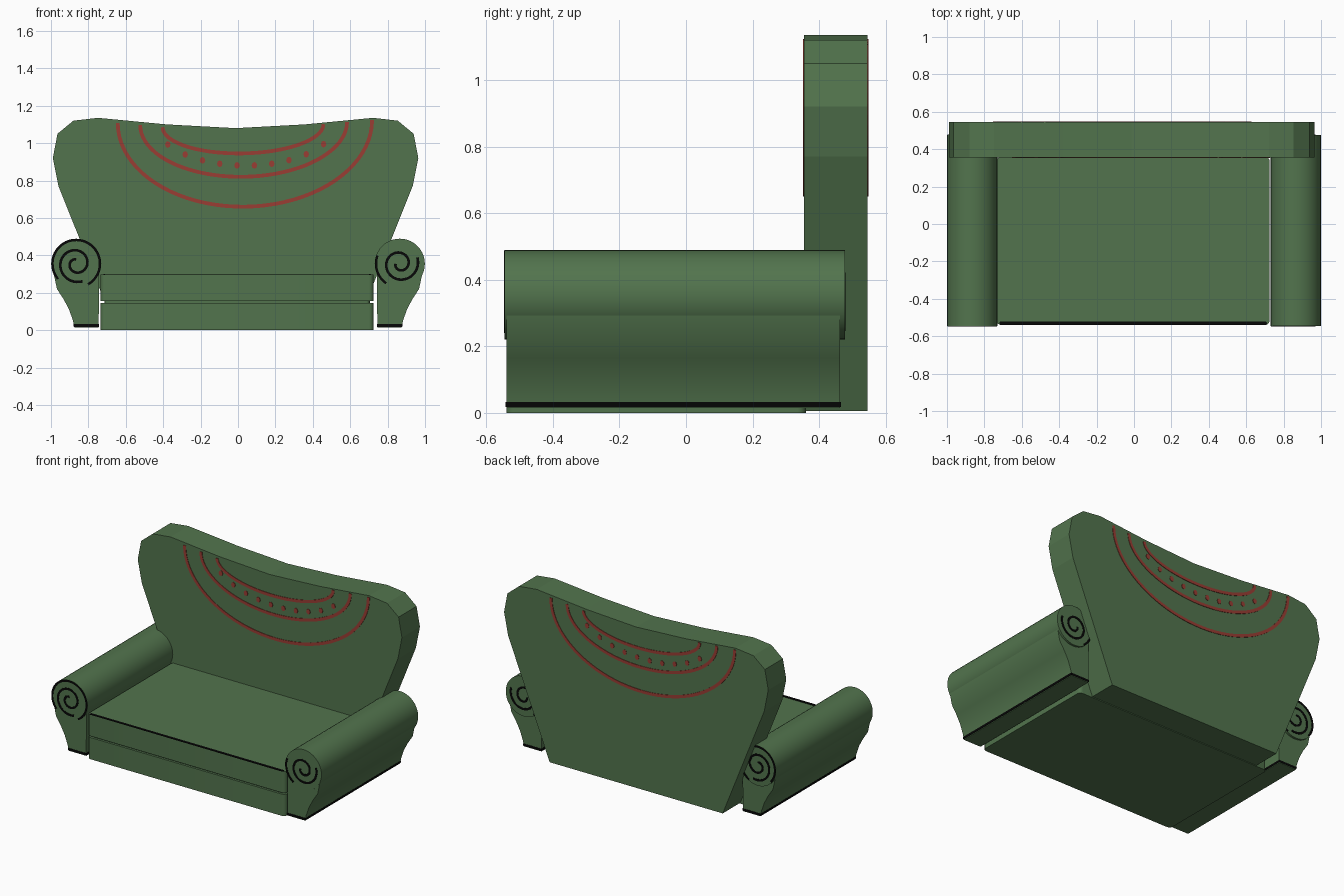
import bpy, bmesh, math

if "Cube" in bpy.data.objects:
    bpy.data.objects.remove(bpy.data.objects["Cube"])

def material(name, rgb):
    m = bpy.data.materials.new(name)
    m.diffuse_color = (*rgb, 1)
    m.use_nodes = True
    m.node_tree.nodes["Principled BSDF"].inputs["Base Color"].default_value = m.diffuse_color
    return m

GREEN = material("green fabric", (0.085, 0.175, 0.075))
RED = material("red trim", (0.32, 0.047, 0.033))
BLACK = material("black piping", (0.002, 0.002, 0.002))

def finish(name, bm, mat, smooth=None):
    bmesh.ops.recalc_face_normals(bm, faces=bm.faces[:])
    me = bpy.data.meshes.new(name)
    bm.to_mesh(me)
    bm.free()
    me.materials.append(mat)
    ob = bpy.data.objects.new(name, me)
    bpy.context.collection.objects.link(ob)
    if smooth:
        bpy.ops.object.select_all(action='DESELECT')
        ob.select_set(True)
        bpy.context.view_layer.objects.active = ob
        bpy.ops.object.shade_smooth_by_angle(angle=math.radians(smooth))
    return ob

def prism(name, pts, y0, y1, mat, smooth=None):
    """Extrude an xz outline along y."""
    bm = bmesh.new()
    a = [bm.verts.new((x, y0, z)) for x, z in pts]
    b = [bm.verts.new((x, y1, z)) for x, z in pts]
    bm.faces.new(a)
    bm.faces.new(b)
    n = len(pts)
    for i in range(n):
        j = (i + 1) % n
        bm.faces.new((a[i], a[j], b[j], b[i]))
    return finish(name, bm, mat, smooth)

def stroke(name, path, width, y0, y1, mat):
    """Thin raised line that follows an xz path."""
    bm = bmesh.new()
    rings = []
    for i, (x, z) in enumerate(path):
        p, q = path[max(i - 1, 0)], path[min(i + 1, len(path) - 1)]
        dx, dz = q[0] - p[0], q[1] - p[1]
        k = width / 2 / math.hypot(dx, dz)
        nx, nz = -dz * k, dx * k
        rings.append([bm.verts.new(c) for c in (
            (x + nx, y0, z + nz), (x - nx, y0, z - nz),
            (x - nx, y1, z - nz), (x + nx, y1, z + nz))])
    for r, s in zip(rings, rings[1:]):
        for k in range(4):
            l = (k + 1) % 4
            bm.faces.new((r[k], r[l], s[l], s[k]))
    bm.faces.new(rings[0])
    bm.faces.new(rings[-1])
    return finish(name, bm, mat)

def slab(name, x0, x1, y0, y1, z0, z1, r, mat):
    """Box with rounded upright corners."""
    pts = []
    for cx, cy, a in ((x1 - r, y1 - r, 0), (x0 + r, y1 - r, 90),
                      (x0 + r, y0 + r, 180), (x1 - r, y0 + r, 270)):
        for k in range(5):
            t = math.radians(a + 22.5 * k)
            pts.append((cx + r * math.cos(t), cy + r * math.sin(t)))
    bm = bmesh.new()
    lo = [bm.verts.new((x, y, z0)) for x, y in pts]
    hi = [bm.verts.new((x, y, z1)) for x, y in pts]
    bm.faces.new(lo)
    bm.faces.new(hi)
    for i in range(len(pts)):
        j = (i + 1) % len(pts)
        bm.faces.new((lo[i], lo[j], hi[j], hi[i]))
    return finish(name, bm, mat, 35)

# Seat: base, recessed gap, cushion and front piping
slab("seat_base", -0.735, 0.725, -0.54, 0.36, 0.0, 0.145, 0.025, GREEN)
slab("seat_gap", -0.715, 0.705, -0.525, 0.36, 0.14, 0.16, 0.02, GREEN)
slab("seat_cushion", -0.735, 0.725, -0.54, 0.36, 0.155, 0.297, 0.025, GREEN)
slab("seat_piping", -0.72, 0.71, -0.54, -0.522, 0.296, 0.3, 0.006, BLACK)

# Flared backrest with scooped top
half = [(0.64, 0.005), (0.947, 0.77), (0.977, 0.92), (0.952, 1.05),
        (0.867, 1.12), (0.735, 1.135), (0.37, 1.10)]
CX = -0.013
outline = [(CX + x, z) for x, z in half] + [(CX, 1.08)] + \
          [(CX - x, z) for x, z in reversed(half)]
Y0, Y1 = 0.355, 0.545
prism("backrest", outline, Y0, Y1, GREEN)

# Red garlands and dots on both faces, turned half round for the rear
for side, s, y in (("front", 1, Y0), ("rear", -1, Y1)):
    def place(x, z):
        return (CX + s * (x - CX), z)
    for label, cx, cz, rx, rz in (("outer", 0.037, 1.115, 0.68, 0.455),
                                  ("middle", 0.03, 1.105, 0.553, 0.285),
                                  ("inner", 0.027, 1.093, 0.43, 0.148)):
        path = []
        for i in range(41):
            t = math.pi * i / 40
            c = math.cos(t)
            path.append(place(cx - rx * c, cz - rz * math.sin(t) - 0.008 * c))
        stroke(f"{side}_{label}_garland", path, 0.02, y - 0.003, y + 0.003, RED)
    for i in range(10):
        x = -0.375 + 0.0925 * i
        z = 1.12 - 0.24 * math.sqrt(1 - ((x - 0.04) / 0.49) ** 2)
        dot = [place(x + 0.015 * math.cos(k * math.pi / 4),
                     z + 0.018 * math.sin(k * math.pi / 4)) for k in range(8)]
        prism(f"{side}_dot_{i + 1}", dot, y - 0.003, y + 0.003, RED)

# Scroll arms
AX, AZ, R = 0.865, 0.355, 0.134
stem = [(0.745, 0.014), (0.743, 0.31), (AX, AZ), (0.985, 0.3), (0.968, 0.22),
        (0.932, 0.165), (0.903, 0.11), (0.882, 0.05), (0.875, 0.014)]
band = [(0.743, 0.018), (0.743, 0.032), (0.88, 0.032), (0.878, 0.018)]
for side, s in (("left", -1), ("right", 1)):
    def flip(pts):
        return [(s * x, z) for x, z in pts]
    prism(f"{side}_arm_stem", flip(stem), -0.54, 0.463, GREEN, 25)
    prism(f"{side}_arm_band", flip(band), -0.542, 0.465, BLACK)
    roll = [(s * AX + R * math.cos(2 * math.pi * k / 40),
             AZ + R * math.sin(2 * math.pi * k / 40)) for k in range(40)]
    prism(f"{side}_arm_roll", roll, -0.545, 0.477, GREEN, 30)
    # Black scroll lines on both ends of the roll
    for end, y in (("front", -0.545), ("rear", 0.477)):
        start = math.radians(-70 if s < 0 else 20)
        spiral = []
        for k in range(61):
            f = k / 60
            a = start - f * math.radians(560)
            r = 0.1 * (1 - f) + 0.022 * f
            spiral.append((s * AX + r * math.cos(a), AZ + r * math.sin(a)))
        stroke(f"{side}_{end}_scroll", spiral, 0.014, y - 0.002, y + 0.002, BLACK)
        if s < 0:
            a0, a1 = -60, 220
        else:
            a0, a1 = 160, 235
        rim = []
        for k in range(33):
            a = math.radians(a0 + (a1 - a0) * k / 32)
            rim.append((s * AX + 0.127 * math.cos(a), AZ + 0.127 * math.sin(a)))
        stroke(f"{side}_{end}_rim", rim, 0.013, y - 0.002, y + 0.002, BLACK)
